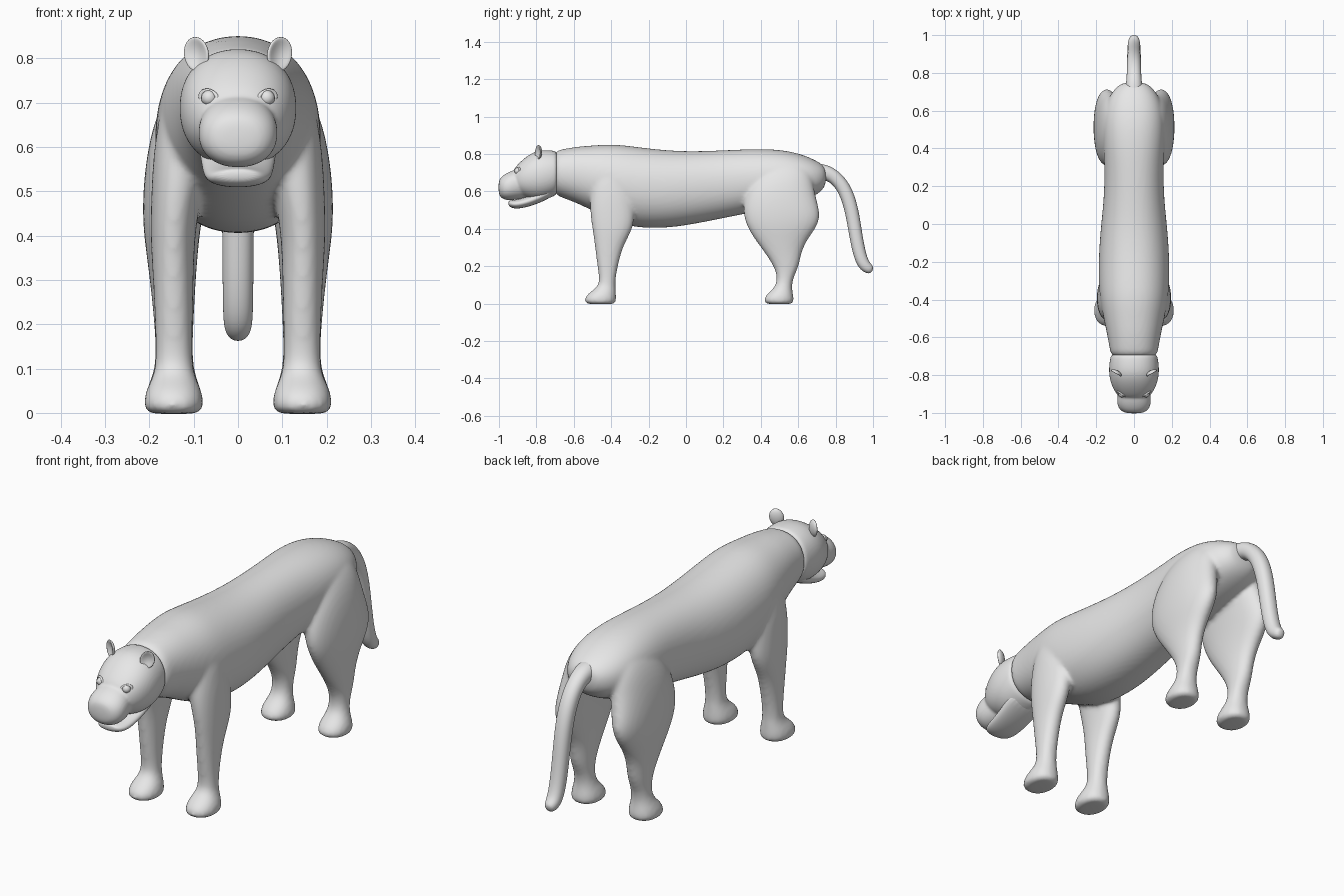
import bpy, bmesh, math
from mathutils import Vector, Matrix
from mathutils.bvhtree import BVHTree

grey = bpy.data.materials.new("clay_grey")
grey.diffuse_color = (0.8, 0.8, 0.8, 1)


def tube(bm, rings, n=20):
    """Closed tube through rings of (centre, half axis u, half axis v)."""
    loops = []
    for c, u, v in rings:
        loop = []
        for i in range(n):
            a = 2 * math.pi * i / n
            p = [math.copysign(abs(f(a)) ** 0.92, f(a)) for f in (math.cos, math.sin)]
            loop.append(bm.verts.new(c + u * p[0] + v * p[1]))
        loops.append(loop)
    for a, b in zip(loops, loops[1:]):
        for i in range(n):
            j = (i + 1) % n
            bm.faces.new((a[i], a[j], b[j], b[i]))
    bm.faces.new(loops[0][::-1])
    bm.faces.new(loops[-1])


def along_y(bm, rows):
    """Rows are (y, half width, bottom, top)."""
    tube(bm, [(Vector((0, y, (b + t) / 2)), Vector((w, 0, 0)),
               Vector((0, 0, (t - b) / 2))) for y, w, b, t in rows])


def along_z(bm, rows, side):
    """Rows are (z, inner x, outer x, front y, back y)."""
    tube(bm, [(Vector((side * (i + o) / 2, (f + k) / 2, z)), Vector(((o - i) / 2, 0, 0)),
               Vector((0, (k - f) / 2, 0))) for z, i, o, f, k in rows])


def finish(name, bm, voxel=0, smooth=0, subsurf=0):
    bmesh.ops.recalc_face_normals(bm, faces=bm.faces)
    me = bpy.data.meshes.new(name)
    bm.to_mesh(me)
    bm.free()
    me.materials.append(grey)
    for p in me.polygons:
        p.use_smooth = True
    ob = bpy.data.objects.new(name, me)
    bpy.context.collection.objects.link(ob)
    if subsurf:
        m = ob.modifiers.new("round", 'SUBSURF')
        m.levels = m.render_levels = subsurf
    if voxel:
        m = ob.modifiers.new("fuse", 'REMESH')
        m.mode = 'VOXEL'
        m.voxel_size = voxel
        m.use_smooth_shade = True
        m = ob.modifiers.new("blend", 'SMOOTH')
        m.factor = 0.5
        m.iterations = smooth
    return ob


# torso and four legs, fused into one skin
bm = bmesh.new()
along_y(bm, [
    (-0.715, 0.122, 0.585, 0.815), (-0.66, 0.130, 0.565, 0.828), (-0.58, 0.145, 0.535, 0.842),
    (-0.50, 0.163, 0.495, 0.848), (-0.40, 0.183, 0.445, 0.856), (-0.30, 0.190, 0.408, 0.846),
    (-0.15, 0.189, 0.398, 0.826), (0.00, 0.176, 0.415, 0.816), (0.15, 0.160, 0.445, 0.820),
    (0.30, 0.158, 0.475, 0.827), (0.42, 0.166, 0.50, 0.830), (0.53, 0.168, 0.52, 0.822),
    (0.62, 0.155, 0.545, 0.800), (0.69, 0.125, 0.575, 0.770), (0.735, 0.085, 0.61, 0.742),
    (0.75, 0.05, 0.65, 0.715)])
front_leg = [
    (0.74, 0.06, 0.155, -0.47, -0.33), (0.68, 0.05, 0.178, -0.50, -0.30),
    (0.58, 0.06, 0.192, -0.515, -0.275), (0.50, 0.08, 0.196, -0.515, -0.272),
    (0.42, 0.094, 0.198, -0.505, -0.278), (0.36, 0.098, 0.196, -0.495, -0.305),
    (0.30, 0.10, 0.192, -0.487, -0.338), (0.20, 0.102, 0.187, -0.474, -0.365),
    (0.12, 0.103, 0.186, -0.462, -0.378), (0.085, 0.098, 0.190, -0.478, -0.376),
    (0.055, 0.083, 0.207, -0.525, -0.374), (0.025, 0.076, 0.214, -0.545, -0.372),
    (0.004, 0.080, 0.210, -0.540, -0.376), (-0.003, 0.095, 0.195, -0.52, -0.39)]
hind_leg = [
    (0.77, 0.04, 0.125, 0.46, 0.62), (0.70, 0.03, 0.175, 0.38, 0.675),
    (0.62, 0.04, 0.200, 0.325, 0.685), (0.54, 0.06, 0.212, 0.305, 0.705),
    (0.47, 0.075, 0.216, 0.305, 0.722), (0.41, 0.085, 0.214, 0.325, 0.702),
    (0.35, 0.091, 0.206, 0.362, 0.655), (0.28, 0.096, 0.197, 0.415, 0.618),
    (0.20, 0.10, 0.189, 0.47, 0.606), (0.14, 0.102, 0.186, 0.488, 0.574),
    (0.09, 0.098, 0.190, 0.478, 0.566), (0.055, 0.083, 0.207, 0.435, 0.572),
    (0.025, 0.076, 0.214, 0.415, 0.578), (0.004, 0.080, 0.210, 0.42, 0.575),
    (-0.003, 0.095, 0.195, 0.44, 0.56)]
for side in (-1, 1):
    along_z(bm, front_leg, side)
    along_z(bm, hind_leg, side)
finish("body_and_legs", bm, 0.009, 8, 2)

# tail, drooping and curling back at the tip
bm = bmesh.new()
path = [(0.66, 0.70, 0.05), (0.73, 0.707, 0.045), (0.785, 0.687, 0.039), (0.835, 0.635, 0.038),
        (0.868, 0.565, 0.038), (0.891, 0.475, 0.037), (0.908, 0.365, 0.036),
        (0.927, 0.265, 0.035), (0.95, 0.207, 0.034), (0.978, 0.185, 0.029), (0.998, 0.178, 0.017)]
rings = []
for k, (y, z, r) in enumerate(path):
    a, b = path[max(k - 1, 0)], path[min(k + 1, len(path) - 1)]
    d = Vector((0, b[0] - a[0], b[1] - a[1])).normalized()
    rings.append((Vector((0, y, z)), Vector((r, 0, 0)), Vector((0, -d.z, d.y)) * r))
tube(bm, rings, 16)
finish("tail", bm, subsurf=2)

# head: skull and muzzle fused
bm = bmesh.new()
along_y(bm, [(-0.685, 0.118, 0.59, 0.81), (-0.70, 0.126, 0.575, 0.819), (-0.75, 0.134, 0.555, 0.824),
             (-0.80, 0.134, 0.55, 0.819), (-0.85, 0.122, 0.56, 0.791), (-0.89, 0.102, 0.58, 0.756),
             (-0.92, 0.075, 0.60, 0.722), (-0.93, 0.04, 0.63, 0.69)])
along_y(bm, [(-0.80, 0.07, 0.58, 0.74), (-0.88, 0.084, 0.56, 0.727), (-0.93, 0.092, 0.552, 0.712),
             (-0.965, 0.088, 0.553, 0.696), (-0.99, 0.070, 0.565, 0.677),
             (-1.003, 0.040, 0.59, 0.655)])
head = finish("head", bm, 0.006, 5, 2)

# lower jaw
bm = bmesh.new()
along_y(bm, [(-0.69, 0.09, 0.585, 0.66), (-0.77, 0.086, 0.543, 0.61), (-0.84, 0.08, 0.518, 0.575),
             (-0.90, 0.074, 0.506, 0.557), (-0.935, 0.058, 0.512, 0.553),
             (-0.95, 0.035, 0.525, 0.55)])
finish("lower_jaw", bm, subsurf=2)

# eyes sit on the face surface, ringed by slanted eyelids
bpy.context.view_layer.update()
face = BVHTree.FromObject(head, bpy.context.evaluated_depsgraph_get())
hit = face.ray_cast(Vector((0.065, -2, 0.71)), Vector((0, 1, 0)))[0]
eye_y = hit.y if hit else -0.905
for side, label in ((-1, "left"), (1, "right")):
    at = Matrix.Translation((side * 0.065, eye_y + 0.008, 0.71))
    bm = bmesh.new()
    bmesh.ops.create_uvsphere(bm, u_segments=20, v_segments=12, radius=0.018, matrix=at)
    finish(label + "_eye", bm)

    bm = bmesh.new()
    turn = Matrix.Rotation(side * 0.55, 4, 'Z') @ Matrix.Rotation(-side * 0.35, 4, 'Y')
    n, m = 24, 8
    grid = []
    for i in range(n):
        a = 2 * math.pi * i / n
        ring = []
        for j in range(m):
            b = 2 * math.pi * j / m
            r = 0.019 + 0.005 * math.cos(b)
            p = Vector((1.2 * r * math.cos(a), 0.005 * math.sin(b), 0.85 * r * math.sin(a)))
            ring.append(bm.verts.new(at @ turn @ p))
        grid.append(ring)
    for i in range(n):
        for j in range(m):
            i2, j2 = (i + 1) % n, (j + 1) % m
            bm.faces.new((grid[i][j], grid[i2][j], grid[i2][j2], grid[i][j2]))
    finish(label + "_eyelid", bm)

    # cupped ears
    bm = bmesh.new()
    bmesh.ops.create_uvsphere(bm, u_segments=24, v_segments=16, radius=1)
    for v in bm.verts:
        if v.co.y < 0:
            v.co.y += 1.3 * max(0, 1 - v.co.x ** 2 - v.co.z ** 2)
    bm.transform(Matrix.Translation((side * 0.094, -0.79, 0.809))
                 @ Matrix.Rotation(side * 0.5, 4, 'Z') @ Matrix.Rotation(side * 0.2, 4, 'Y')
                 @ Matrix.Diagonal((0.031, 0.016, 0.039, 1)))
    finish(label + "_ear", bm)
